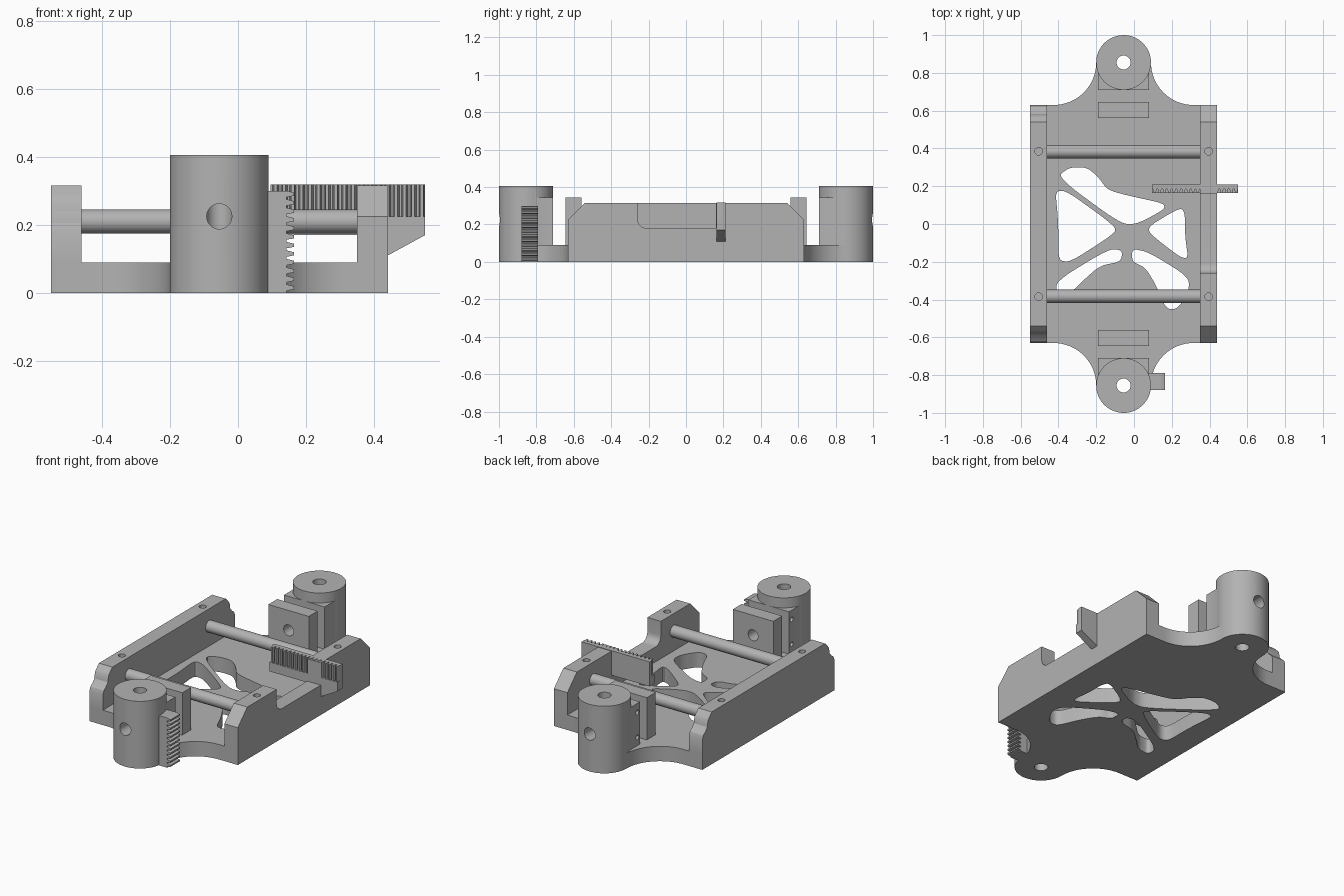
import bpy, bmesh, math

cube = bpy.data.objects.get("Cube")
if cube:
    bpy.data.objects.remove(cube, do_unlink=True)

grey = bpy.data.materials.new("light_grey")
grey.use_nodes = True
colour = (0.45, 0.45, 0.45, 1)
grey.diffuse_color = colour
grey.node_tree.nodes["Principled BSDF"].inputs["Base Color"].default_value = colour

CX, CY, R = -0.055, 0.855, 0.145      # post centre and radius
MAP = {"z": lambda u, v, h: (u, v, h),
       "x": lambda u, v, h: (h, u, v),
       "y": lambda u, v, h: (u, h, v)}


def prism(name, points, axis, lo, hi):
    """Extrude a flat outline along an axis."""
    bm = bmesh.new()
    face = bm.faces.new([bm.verts.new(MAP[axis](u, v, lo)) for u, v in points])
    moved = bmesh.ops.extrude_face_region(bm, geom=[face])["geom"]
    bmesh.ops.translate(bm, vec=MAP[axis](0, 0, hi - lo),
                        verts=[g for g in moved if isinstance(g, bmesh.types.BMVert)])
    bmesh.ops.recalc_face_normals(bm, faces=bm.faces)
    mesh = bpy.data.meshes.new(name)
    bm.to_mesh(mesh)
    bm.free()
    mesh.materials.append(grey)
    obj = bpy.data.objects.new(name, mesh)
    bpy.context.collection.objects.link(obj)
    return obj


def arc(cx, cy, r, a, b, n=16):
    angles = [math.radians(a + (b - a) * i / n) for i in range(n + 1)]
    return [(cx + r * math.cos(t), cy + r * math.sin(t)) for t in angles]


def rod(name, u, v, r, axis, lo, hi, n=40):
    return prism(name, arc(u, v, r, 0, 360, n)[:-1], axis, lo, hi)


def box(name, x, y, z):
    return prism(name, [(x[0], y[0]), (x[1], y[0]), (x[1], y[1]), (x[0], y[1])], "z", *z)


def cut(obj, cutters, operation="DIFFERENCE"):
    for c in cutters:
        mod = obj.modifiers.new("cut", "BOOLEAN")
        mod.object, mod.operation, mod.solver = c, operation, "EXACT"
        bpy.context.view_layer.objects.active = obj
        bpy.ops.object.modifier_apply(modifier=mod.name)
        bpy.data.objects.remove(c, do_unlink=True)


def soften(points, rounds=3):
    """Round the corners of a closed outline."""
    for _ in range(rounds):
        out = []
        for (a, b), (c, d) in zip(points, points[1:] + points[:1]):
            out += [(a * .8 + c * .2, b * .8 + d * .2), (a * .2 + c * .8, b * .2 + d * .8)]
        points = out
    return points


def comb(start, end, back, root, tip, count):
    """Outline of a toothed bar running from start to end."""
    p = (end - start) / count
    pts = [(start, back)]
    for i in range(count):
        s = start + i * p
        pts += [(s, root), (s + .25 * p, root), (s + .42 * p, tip), (s + .78 * p, tip)]
    return pts + [(end, root), (end, back)]


# Base plate with rounded tabs at both ends
F = 0.225
tab = (arc(CX + R + F, CY, F, 270, 180) + arc(CX, CY, R, 0, 180, 32)[1:-1]
       + arc(CX - R - F, CY, F, 0, -90))
outline = [(.44, .63)] + tab + [(-.55, .63), (-.55, -.63)]
outline += [(x, -y) for x, y in reversed(tab)] + [(.44, -.63)]
plate = prism("base_plate", outline, "z", 0, .09)
windows = [
    [(-.41, .25), (-.34, .3), (-.25, .3), (-.19, .25), (-.14, .18), (-.03, .15),
     (.2, .1), (.02, .0), (-.07, .0)],
    [(-.42, .22), (-.1, -.01), (-.1, -.05), (-.4, -.24), (-.4, 0)],
    [(.25, .09), (.08, -.01), (.08, -.05), (.29, -.21), (.27, -.06), (.27, .05)],
    [(-.41, -.3), (-.13, -.13), (-.06, -.14), (-.07, -.2), (-.18, -.22), (-.27, -.3),
     (-.33, -.36), (-.41, -.37)],
    [(-.01, -.13), (.08, -.15), (.29, -.28), (.29, -.36), (.23, -.45), (.17, -.45),
     (.12, -.33), (.06, -.23), (-.01, -.2)]]
cut(plate, [prism("window_cutter", soften(w), "z", -.1, .2) for w in windows])
cut(plate, [rod("bore_cutter", CX, s * CY, .037, "z", -.1, .2) for s in (-1, 1)])

# Side walls: coved ends on one, chamfered ends and a notch on the other
end = [(.63, .09), (.63, .18), (.62, .205), (.6, .22), (.583, .24), (.577, .275),
       (.565, .29), (.54, .315)]
left_wall = prism("coved_wall", end + [(-y, z) for y, z in reversed(end)], "x", -.55, -.46)
notch = arc(-.21, .23, .05, 180, 270, 8)
chamfer = [(.63, .09), (.63, .225), (.54, .315)]
profile = (chamfer + [(.16, .315), (.16, .18)] + list(reversed(notch)) + [(-.26, .315)]
           + [(-y, z) for y, z in reversed(chamfer)])
right_wall = prism("notched_wall", profile, "x", .35, .44)
for wall, x in ((left_wall, -.505), (right_wall, .395)):
    cut(wall, [rod("screw_cutter", x, s * .385, .02, "z", .24, .4, 20) for s in (-1, 1)])

smooth = [plate, left_wall, right_wall]
for s, side in ((-1, "front"), (1, "back")):
    # Guide rod across the walls
    smooth.append(rod(side + "_guide_rod", s * .383, .21, .035, "x", -.462, .352))

    # Post with a square block on its inner side
    post = rod(side + "_post", CX, s * CY, R, "z", .09, .405, 64)
    y0, y1 = sorted((s * .71, s * CY))
    cut(post, [box("post_block", (-.19, .08), (y0, y1), (.09, .345))], "UNION")
    y0, y1 = sorted((s * CY, s * 1.1))
    cutters = [rod("bore_cutter", CX, s * CY, .037, "z", 0, .5),
               rod("cross_cutter", CX, .225, .037, "y", y0, y1)]
    y0, y1 = sorted((s * .65, s * .75))
    cutters.append(rod("inner_cutter", CX, .225, .037, "y", y0, y1))
    cutters += [rod("pin_cutter", s * .735, z, .014, "x", -.25, -.15, 16) for z in (.14, .29)]
    cut(post, cutters)

    # Upright stop plate with a hole
    y0, y1 = sorted((s * .56, s * .645))
    stop = box(side + "_stop_plate", (-.19, .08), (y0, y1), (.09, .345))
    cut(stop, [rod("stop_cutter", CX, .225, .033, "y", y0 - .1, y1 + .1)])
    smooth += [post, stop]

# Horizontal toothed rack on its sloped bracket
prism("cross_rack", comb(.095, .55, .21, .186, .163, 18), "z", .225, .318)
prism("rack_bracket", [(.095, .225), (.095, .17), (.44, .17), (.44, .11), (.55, .17),
                       (.55, .225)], "y", .163, .21)

# Vertical toothed rack beside the front post
prism("post_rack", [(x, z) for z, x in comb(0, .3, .06, .143, .165, 12)], "y", -.88, -.79)

for obj in smooth:
    bpy.ops.object.select_all(action="DESELECT")
    obj.select_set(True)
    bpy.context.view_layer.objects.active = obj
    bpy.ops.object.shade_smooth_by_angle(angle=math.radians(30))
